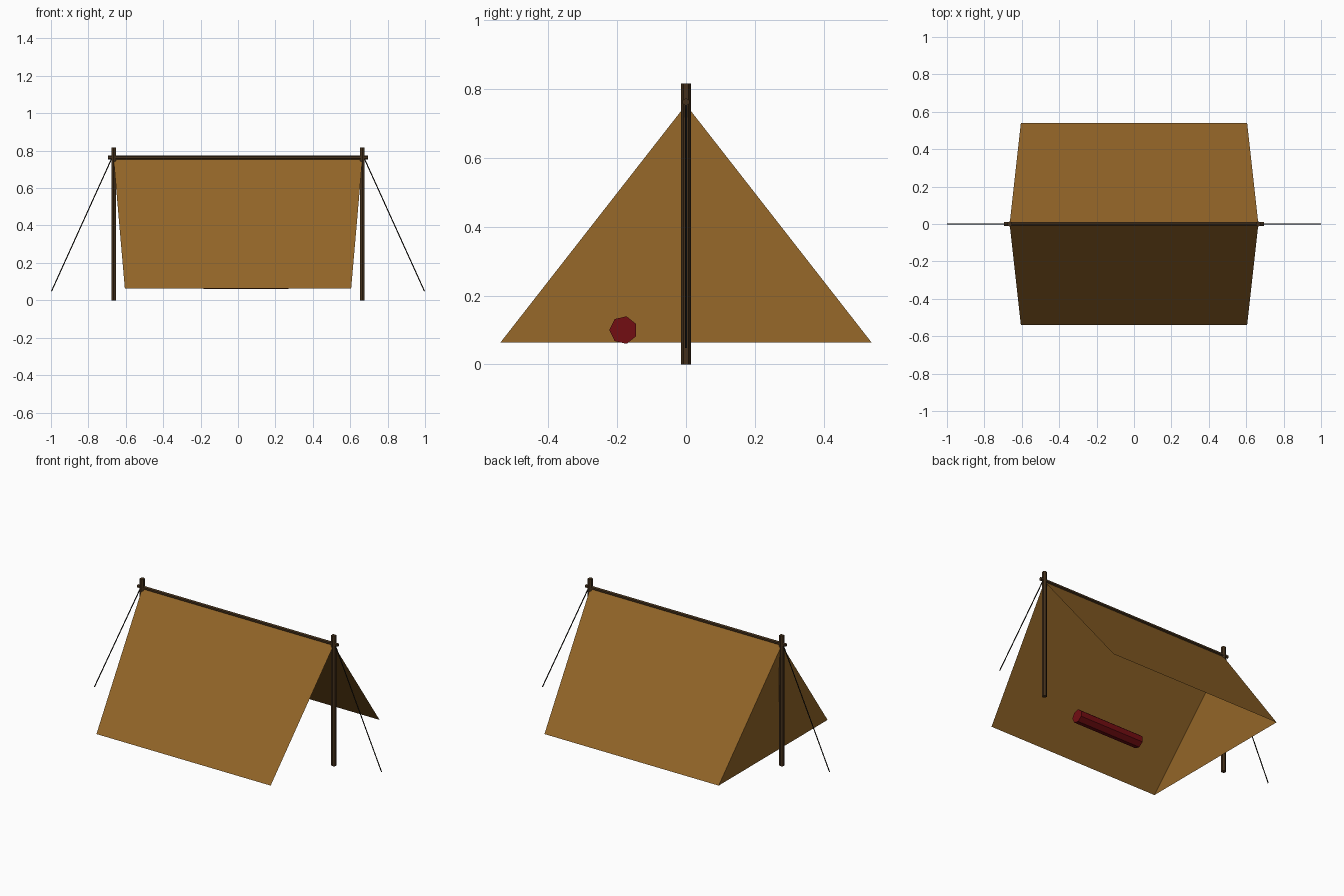
import bpy
import math
from mathutils import Matrix, Vector

cube = bpy.data.objects.get("Cube")
if cube:
    bpy.data.objects.remove(cube, do_unlink=True)


def material(name, rgb):
    mat = bpy.data.materials.new(name)
    mat.use_nodes = True
    colour = (*rgb, 1)
    mat.diffuse_color = colour
    mat.node_tree.nodes["Principled BSDF"].inputs["Base Color"].default_value = colour
    return mat


canvas_mat = material("tan canvas", (0.29, 0.13, 0.021))
wood_mat = material("dark wood", (0.058, 0.03, 0.011))
rope_mat = material("black rope", (0.012, 0.009, 0.006))
cloth_mat = material("dark red cloth", (0.17, 0.004, 0.006))


def rod(name, start, end, radius, sides, mat, turn=0):
    """Flat-sided rod between two points."""
    start, end = Vector(start), Vector(end)
    axis = end - start
    bpy.ops.mesh.primitive_cylinder_add(vertices=sides, radius=radius, depth=axis.length)
    obj = bpy.context.object
    obj.name = name
    obj.data.transform(axis.to_track_quat("Z", "Y").to_matrix().to_4x4()
                       @ Matrix.Rotation(turn, 4, "Z"))
    obj.location = (start + end) / 2
    obj.data.materials.append(mat)
    return obj


# Canvas: two sloping sheets and one closed end, the other end open
ridge_x, hem_x, hem_y = 0.665, 0.605, 0.54
ridge_z, hem_z = 0.755, 0.063
verts = [(-ridge_x, 0, ridge_z), (ridge_x, 0, ridge_z)]
verts += [(sx * hem_x, sy * hem_y, hem_z) for sy in (-1, 1) for sx in (-1, 1)]
faces = [(0, 2, 3, 1), (1, 5, 4, 0), (0, 4, 2)]
mesh = bpy.data.meshes.new("tent_canvas")
mesh.from_pydata(verts, [], faces)
mesh.materials.append(canvas_mat)
bpy.context.collection.objects.link(bpy.data.objects.new("tent_canvas", mesh))

# Ridge pole
rod("ridge_pole", (-0.695, 0, 0.763), (0.695, 0, 0.763), 0.011, 6, wood_mat)

# Upright poles and guy ropes at both ends
for side, s in (("left", 1), ("right", -1)):
    rod(side + "_pole", (s * ridge_x, 0, 0), (s * ridge_x, 0, 0.817), 0.0145, 6, wood_mat)
    rod(side + "_guy_rope", (s * 0.672, 0, 0.765), (s * 0.997, 0, 0.048), 0.0032, 5, rope_mat)

# Rolled bedding inside, with one corner of its seven sides pointing forward
bedroll = rod("bedroll", (-0.185, 0, 0), (0.27, 0, 0), 0.041, 7, cloth_mat)
forward = Vector((0, -1, 0))
corner = bedroll.data.vertices[0].co
angle = math.atan2(forward.z, forward.y) - math.atan2(corner.z, corner.y)
bedroll.data.transform(Matrix.Rotation(angle, 4, "X"))
bedroll.location.y = -0.182
bedroll.location.z = 0.0995
